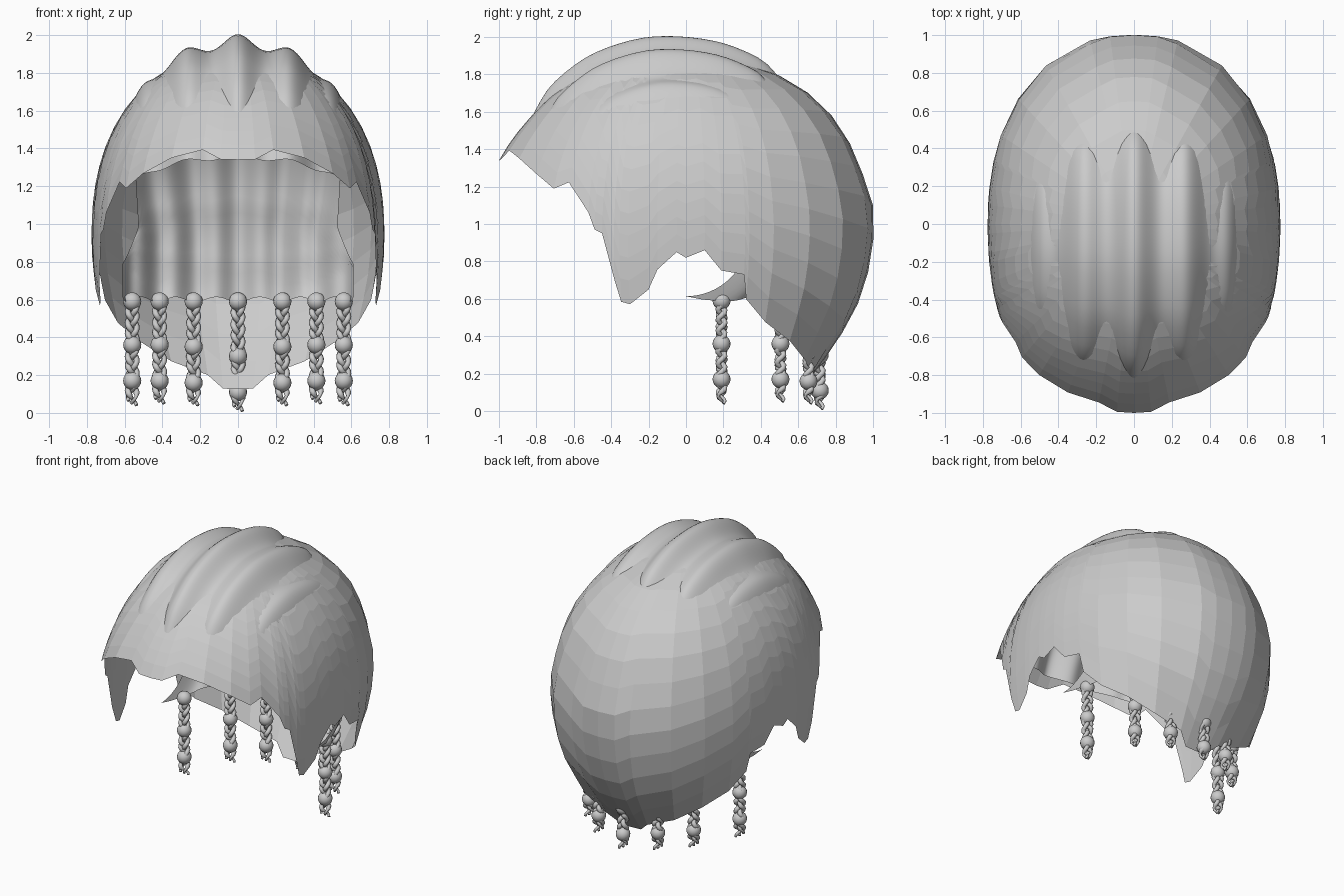
import bpy, bmesh, math
from mathutils import Vector

old = bpy.data.objects.get("Cube")
if old:
    bpy.data.objects.remove(old, do_unlink=True)

grey = bpy.data.materials.new("soft grey")
grey.use_nodes = True
COLOUR = (0.6, 0.6, 0.6, 1)
grey.diffuse_color = COLOUR
grey.node_tree.nodes["Principled BSDF"].inputs["Base Color"].default_value = COLOUR

CENTRE = Vector((0, 0, 0.95))


def make_object(name, bm, smooth=False):
    mesh = bpy.data.meshes.new(name)
    bm.to_mesh(mesh)
    bm.free()
    mesh.materials.append(grey)
    for poly in mesh.polygons:
        poly.use_smooth = smooth
    obj = bpy.data.objects.new(name, mesh)
    bpy.context.collection.objects.link(obj)


def polar(y, z):
    angle = math.degrees(math.atan2(z, y))
    return (angle + 360 if angle < -90 else angle), math.hypot(y, z)


def make_profile(points):
    """Radius by angle around the centre, read from a side outline."""
    table = sorted(polar(y, z - CENTRE.z) for y, z in points)

    def radius(angle):
        if angle <= table[0][0]:
            return table[0][1]
        for (a, r), (b, s) in zip(table, table[1:]):
            if angle <= b:
                return r + (s - r) * (angle - a) / (b - a)
        return table[-1][1]
    return radius


def ramp(value, low, high):
    return min(1, max(0, (value - low) / (high - low)))


def grid_faces(bm, columns):
    for left, right in zip(columns, columns[1:]):
        for i in range(len(left) - 1):
            ring = [left[i], left[i + 1], right[i + 1], right[i]]
            ring = list(dict.fromkeys(ring))
            if len(ring) > 2:
                bm.faces.new(ring)


# Outer cap: faceted shell swept from the crown to a jagged rim
CAP_WIDTH, CAP_POWER = 0.775, 2.2
cap_radius = make_profile([
    (0, -0.1), (0.62, 0.12), (0.77, 0.33), (0.93, 0.6), (0.985, 0.8), (1, 1.1),
    (0.93, 1.3), (0.82, 1.53), (0.6, 1.74), (0.3, 1.86), (0, 1.91), (-0.2, 1.9),
    (-0.5, 1.82), (-0.7, 1.7), (-0.85, 1.55), (-1, 1.34), (-1.1, 0.95), (-0.9, 0.05)])
RIM = [
    (0, -1, 1.34), (0.09, -0.99, 1.34), (0.19, -0.96, 1.4), (0.35, -0.89, 1.35),
    (0.49, -0.78, 1.26), (0.57, -0.68, 1.18), (0.62, -0.62, 1.22), (0.68, -0.51, 1.06),
    (0.7, -0.48, 0.97), (0.71, -0.44, 0.95), (0.73, -0.38, 0.7), (0.735, -0.35, 0.58),
    (0.735, -0.3, 0.57), (0.75, -0.2, 0.65), (0.755, -0.15, 0.76), (0.77, -0.05, 0.85),
    (0.77, 0, 0.82), (0.77, 0.1, 0.86), (0.76, 0.19, 0.75), (0.73, 0.31, 0.73),
    (0.7, 0.32, 0.6), (0.63, 0.42, 0.48), (0.51, 0.55, 0.38), (0.35, 0.63, 0.28),
    (0.16, 0.67, 0.2), (0.08, 0.63, 0.12), (0, 0.63, 0.12)]


def on_cap(d):
    angle, rho = polar(d.y, d.z)
    size = (abs(d.x) / CAP_WIDTH) ** CAP_POWER + (rho / cap_radius(angle)) ** CAP_POWER
    return CENTRE + d / size ** (1 / CAP_POWER)


bm = bmesh.new()
crown_dir = Vector((0, 0, 1))
crown = bm.verts.new(on_cap(crown_dir))
loop = [Vector(p) for p in RIM]
loop += [Vector((-p.x, p.y, p.z)) for p in reversed(loop[1:-1])]
columns = []
ROWS = 14
for p in loop:
    d = (p - CENTRE).normalized()
    angle = crown_dir.angle(d)
    side = (d - crown_dir * d.z).normalized()
    column = [crown]
    for i in range(1, ROWS + 1):
        a = angle * i / ROWS
        column.append(bm.verts.new(on_cap(crown_dir * math.cos(a) + side * math.sin(a))))
    columns.append(column)
grid_faces(bm, columns + columns[:1])
make_object("outer_cap", bm)

# Ridged inner layer: rows of hair from brow to nape, fanning out on top
FRONT, TOP_EDGE, NAPE_EDGE = 155, 0.88, 1.12
row_radius = make_profile([
    (0, 0.17), (0.4, 0.28), (0.7, 0.6), (0.71, 0.8), (0.7, 1.1), (0.62, 1.45),
    (0.52, 1.68), (0.4, 1.83), (0.2, 1.92), (0, 1.955), (-0.2, 1.955), (-0.5, 1.86),
    (-0.7, 1.7), (-0.78, 1.56), (-0.86, 1.36)])


def cross_section(t, angle):
    power = 2 + 0.2 * ramp(angle, 0, 60)
    return max(0, 1 - abs(math.sin(t)) ** power) ** (1 / power)


def row_point(u, angle):
    top = ramp(angle, 0, 60)
    t = u * (TOP_EDGE + (NAPE_EDGE - TOP_EDGE) * ramp(-angle, -5, 28))
    ridge = 0.03 * math.cos(math.tau * t / (0.34 + 0.06 * top))
    ridge += 0.015 * top * math.exp(-(t / 0.1) ** 2)
    a = math.radians(angle)
    r = (row_radius(angle) + ridge) * cross_section(t, angle)
    width = 0.68 + 0.04 * top
    return Vector((width * math.sin(t), r * math.cos(a), CENTRE.z + r * math.sin(a)))


bm = bmesh.new()
columns = []
ACROSS, ALONG = 78, 52
for i in range(ACROSS + 1):
    u = 2 * i / ACROSS - 1
    end = -30
    for _ in range(5):
        reach = row_radius(end) * cross_section(u * NAPE_EDGE, end)
        end = -math.degrees(math.asin(min(1, 0.35 / reach)))
    columns.append([bm.verts.new(row_point(u, FRONT + (end - FRONT) * j / ALONG))
                    for j in range(ALONG + 1)])
grid_faces(bm, columns)
make_object("ridged_hair_rows", bm, smooth=True)


# Hanging braids: three woven strands with round beads
def braid(name, x, y, tip):
    curve = bpy.data.curves.new(name, "CURVE")
    curve.dimensions = "3D"
    curve.bevel_depth = 0.016
    curve.bevel_resolution = 1
    curve.use_fill_caps = True
    top, steps = 0.61, 44
    for k in range(3):
        spline = curve.splines.new("POLY")
        spline.points.add(steps)
        for i, point in enumerate(spline.points):
            s = i / steps
            phase = math.tau * (3.2 * s + k / 3)
            point.co = (x + 0.024 * math.sin(phase), y + 0.018 * math.sin(2 * phase),
                        top + (tip + 0.012 * k - top) * s, 1)
            point.radius = 1 if s < 0.92 else 0.6
    obj = bpy.data.objects.new(name, curve)
    bpy.context.collection.objects.link(obj)
    curve.materials.append(grey)
    bpy.ops.object.select_all(action="DESELECT")
    obj.select_set(True)
    bpy.context.view_layer.objects.active = obj
    bpy.ops.object.convert(target="MESH")


def beads(name, x, y, heights):
    bm = bmesh.new()
    for z in heights:
        ball = bmesh.ops.create_uvsphere(bm, u_segments=16, v_segments=10, radius=0.048)
        bmesh.ops.translate(bm, verts=ball["verts"], vec=(x, y, z))
    make_object(name, bm, smooth=True)


BRAIDS = [("centre", 0, 0.715, 0.11, 0.01), ("back", 0.235, 0.655, 0.16, 0.04),
          ("rear_side", 0.415, 0.505, 0.17, 0.05), ("side", 0.56, 0.19, 0.17, 0.04)]
for place, x, y, low, tip in BRAIDS:
    for label, sign in (("left", 1), ("right", -1)) if x else (("middle", 1),):
        braid(f"{label}_{place}_braid", sign * x, y, tip)
        beads(f"{label}_{place}_beads", sign * x, y, (0.59, low + 0.19, low))
